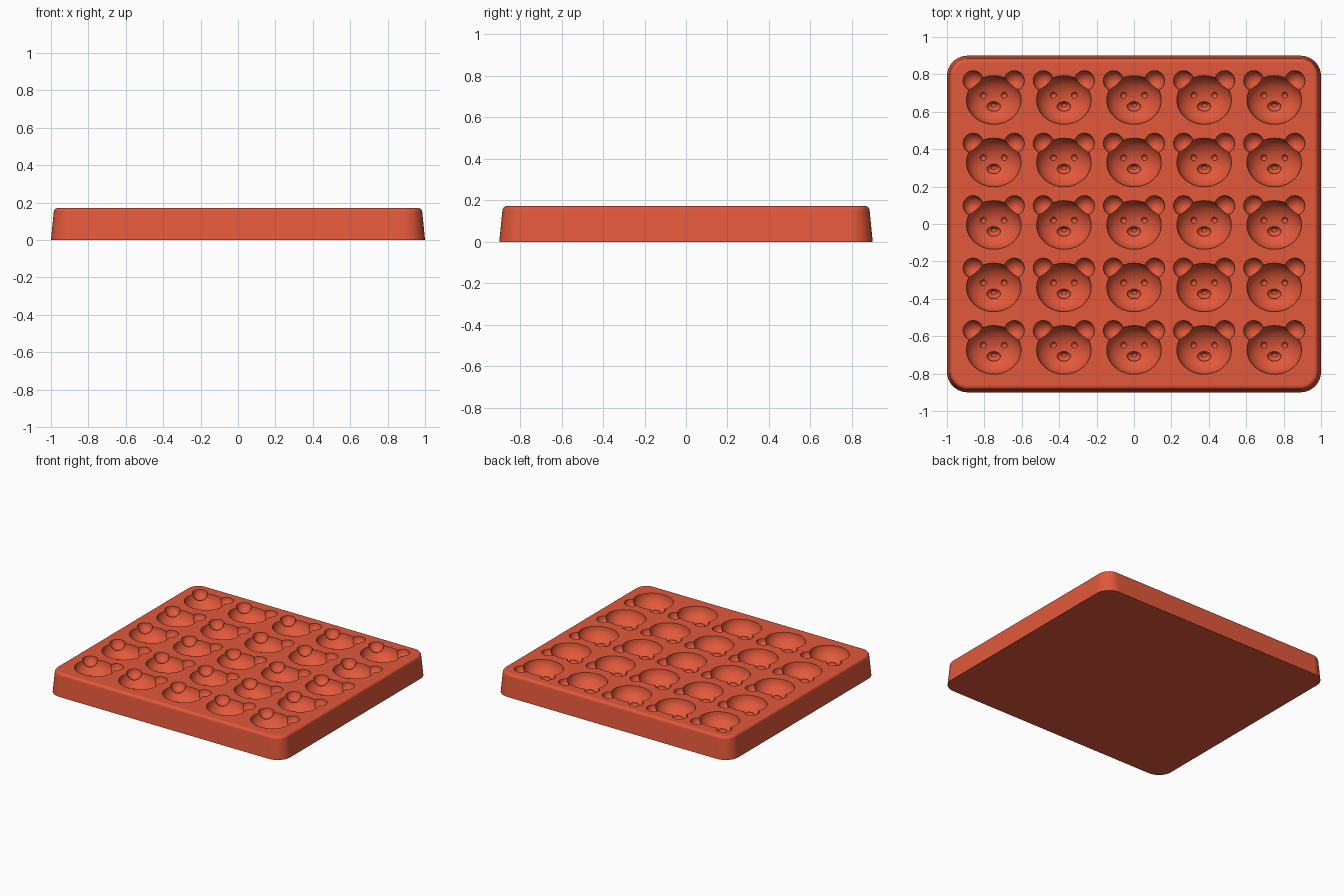
import bpy, bmesh, math
from mathutils import Matrix, Vector

if "Cube" in bpy.data.objects:
    bpy.data.objects.remove(bpy.data.objects["Cube"], do_unlink=True)

TOP = 0.172
PITCH_X, PITCH_Y = 0.375, 0.334

red = bpy.data.materials.new("terracotta red silicone")
red.use_nodes = True
red.diffuse_color = (0.76, 0.098, 0.043, 1)
red.node_tree.nodes["Principled BSDF"].inputs["Base Color"].default_value = red.diffuse_color


def make_object(name, bm):
    mesh = bpy.data.meshes.new(name)
    bm.to_mesh(mesh)
    bm.free()
    mesh.materials.append(red)
    obj = bpy.data.objects.new(name, mesh)
    bpy.context.collection.objects.link(obj)
    return obj


def rounded_ring(bm, inset, z, radius=0.11, steps=10):
    """Rounded rectangle outline, pulled in from the foot of the tray."""
    verts = []
    for i, (sx, sy) in enumerate([(1, 1), (-1, 1), (-1, -1), (1, -1)]):
        for k in range(steps + 1):
            a = math.pi / 2 * (i + k / steps)
            r = radius - inset
            verts.append(bm.verts.new((sx * (1 - radius) + r * math.cos(a),
                                       sy * (0.9 - radius) + r * math.sin(a), z)))
    return verts


# Tray block: drafted walls and a rounded upper rim
bm = bmesh.new()
FILLET = 0.022
levels = [(0, 0)]
for k in range(7):
    a = math.pi / 2 * k / 6
    levels.append((0.015 + FILLET * (1 - math.cos(a)), TOP - FILLET * (1 - math.sin(a))))
rings = [rounded_ring(bm, inset, z) for inset, z in levels]
for low, high in zip(rings, rings[1:]):
    for i in range(len(low)):
        j = (i + 1) % len(low)
        bm.faces.new((low[i], low[j], high[j], high[i]))
bm.faces.new(rings[0][::-1])
bm.faces.new(rings[-1])
mould = make_object("bear_mould_tray", bm)


def cutter(name, offsets, radii, segments, rings):
    """One ellipsoid per offset, repeated over the five by five grid."""
    bm = bmesh.new()
    for col in range(-2, 3):
        for row in range(-2, 3):
            for x, y, depth in offsets:
                place = Vector((col * PITCH_X + x, row * PITCH_Y - 0.005 + y, TOP - depth))
                bmesh.ops.create_uvsphere(
                    bm, u_segments=segments, v_segments=rings, radius=1,
                    matrix=Matrix.Translation(place) @ Matrix.Diagonal((*radii, 1)))
    obj = make_object(name, bm)
    obj.hide_render = True
    return obj


# Bear face cavities, each set cut in turn
cutters = [
    cutter("head_cutter", [(0, 0, 0.001)], (0.146, 0.13, 0.105), 40, 20),
    cutter("ear_cutter", [(s * 0.11, 0.103, 0.001) for s in (-1, 1)], (0.054, 0.054, 0.054), 24, 14),
    cutter("muzzle_cutter", [(0, -0.034, 0.099)], (0.037, 0.027, 0.025), 20, 10),
    cutter("eye_cutter", [(s * 0.055, 0.025, 0.093) for s in (-1, 1)], (0.017, 0.017, 0.017), 14, 8),
    cutter("nose_cutter", [(0, -0.027, 0.123)], (0.015, 0.011, 0.012), 12, 8),
]
for tool in cutters:
    cut = mould.modifiers.new(tool.name, "BOOLEAN")
    cut.operation = "DIFFERENCE"
    cut.solver = "EXACT"
    cut.object = tool

bpy.context.view_layer.update()
graph = bpy.context.evaluated_depsgraph_get()
result = bpy.data.meshes.new_from_object(mould.evaluated_get(graph))
mould.modifiers.clear()
mould.data = result
for tool in cutters:
    bpy.data.objects.remove(tool, do_unlink=True)

# Smooth hollows and rim, with crisp cavity edges and a flat top and base
bpy.ops.object.select_all(action="DESELECT")
bpy.context.view_layer.objects.active = mould
mould.select_set(True)
bpy.ops.object.shade_smooth_by_angle(angle=math.radians(32))
for face in mould.data.polygons:
    if abs(face.normal.z) > 0.999 and (face.center.z > TOP - 0.001 or face.center.z < 0.001):
        face.use_smooth = False
weighted = mould.modifiers.new("even_shading", "WEIGHTED_NORMAL")
weighted.keep_sharp = True
